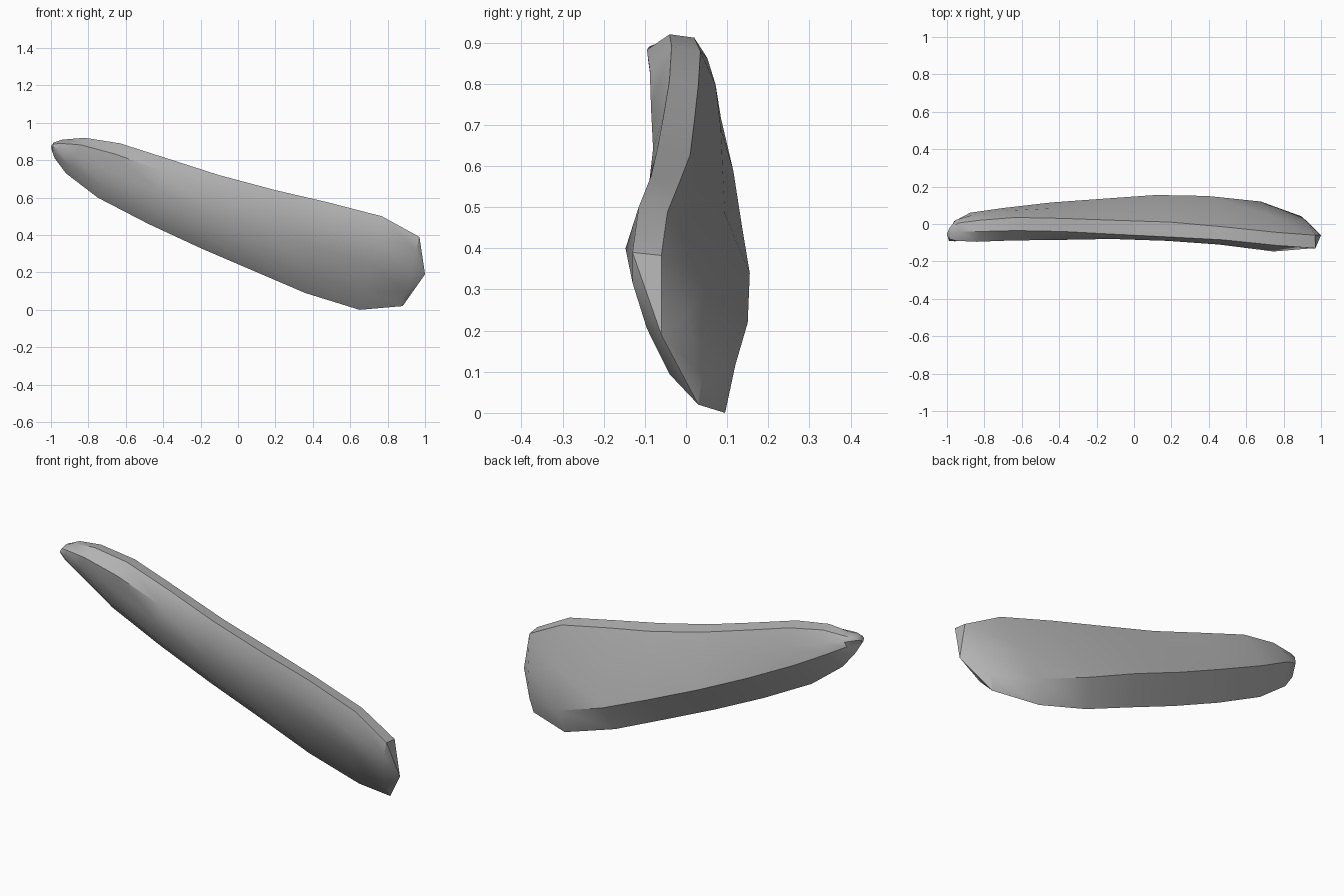
import bpy
import bmesh
from mathutils import Vector

old = bpy.data.objects.get("Cube")
if old:
    bpy.data.objects.remove(old, do_unlink=True)

stone = bpy.data.materials.new("stone_grey")
stone.use_nodes = True
stone.diffuse_color = (0.45, 0.45, 0.45, 1)
stone.node_tree.nodes["Principled BSDF"].inputs["Base Color"].default_value = (0.45, 0.45, 0.45, 1)

# Upper and lower outline of the slab, station by station (x, z)
upper = [(-.985, .895), (-.94, .91), (-.82, .92), (-.63, .89), (-.38, .81), (-.1, .72),
         (.2, .64), (.48, .575), (.77, .5), (.97, .39)]
lower = [(-.995, .85), (-.98, .81), (-.92, .73), (-.75, .6), (-.48, .46), (-.2, .33),
         (.08, .21), (.36, .09), (.65, 0), (.88, .02)]

# Depth of each long edge, with its height share at the narrow and wide end
rails = {
    "top_front": (0, 0, [-.05, -.04, -.04, -.035, -.04, -.055, -.07, -.085, -.115, -.13]),
    "front": (.2, .2, [-.08, -.09, -.095, -.088, -.085, -.08, -.09, -.11, -.147, -.13]),
    "front_low": (.8, .8, [-.08, -.075, -.06, -.045, -.04, -.03, -.02, -.005, .01, -.04]),
    "bottom": (1, 1, [-.06, -.03, -.01, .01, .03, .05, .07, .085, .095, .03]),
    "back_ridge": (.5, .8, [-.04, .015, .06, .085, .115, .135, .155, .15, .12, .04]),
    "top_back": (.05, .02, [-.03, .005, .02, .035, .03, .02, .01, -.015, -.045, -.06]),
}


def section(i):
    """Closed ring of points around one station."""
    t = i / (len(upper) - 1)
    a, b = (Vector((p[0], 0, p[1])) for p in (upper[i], lower[i]))
    ring = {}
    for name, (narrow, wide, depth) in rails.items():
        ring[name] = a.lerp(b, narrow + (wide - narrow) * t) + Vector((0, depth[i], 0))
    # Gentle swell in the middle of the broad faces
    front_mid = ring["front"].lerp(ring["front_low"], .5) - Vector((0, .01, 0))
    back_mid = ring["back_ridge"].lerp(ring["top_back"], .5) + Vector((0, .012, 0))
    return [ring["top_front"], ring["front"], front_mid, ring["front_low"],
            ring["bottom"], ring["back_ridge"], back_mid, ring["top_back"]]


# Loft the rings and close both ends with blunt tips
bm = bmesh.new()
rings = [[bm.verts.new(p) for p in section(i)] for i in range(len(upper))]
n = len(rings[0])
for r, s in zip(rings, rings[1:]):
    for k in range(n):
        bm.faces.new((r[k], r[(k + 1) % n], s[(k + 1) % n], s[k]))
for ring, tip in ((rings[0], (-1, -.055, .875)), (rings[-1], (1, -.06, .19))):
    v = bm.verts.new(tip)
    for k in range(n):
        bm.faces.new((ring[k], ring[(k + 1) % n], v))
bmesh.ops.recalc_face_normals(bm, faces=bm.faces)
mesh = bpy.data.meshes.new("stone_slab")
bm.to_mesh(mesh)
bm.free()
mesh.materials.append(stone)
slab = bpy.data.objects.new("stone_slab", mesh)
bpy.context.collection.objects.link(slab)

# Soft faces with crisp long edges
bpy.ops.object.select_all(action='DESELECT')
slab.select_set(True)
bpy.context.view_layer.objects.active = slab
bpy.ops.object.shade_smooth_by_angle(angle=0.6)
